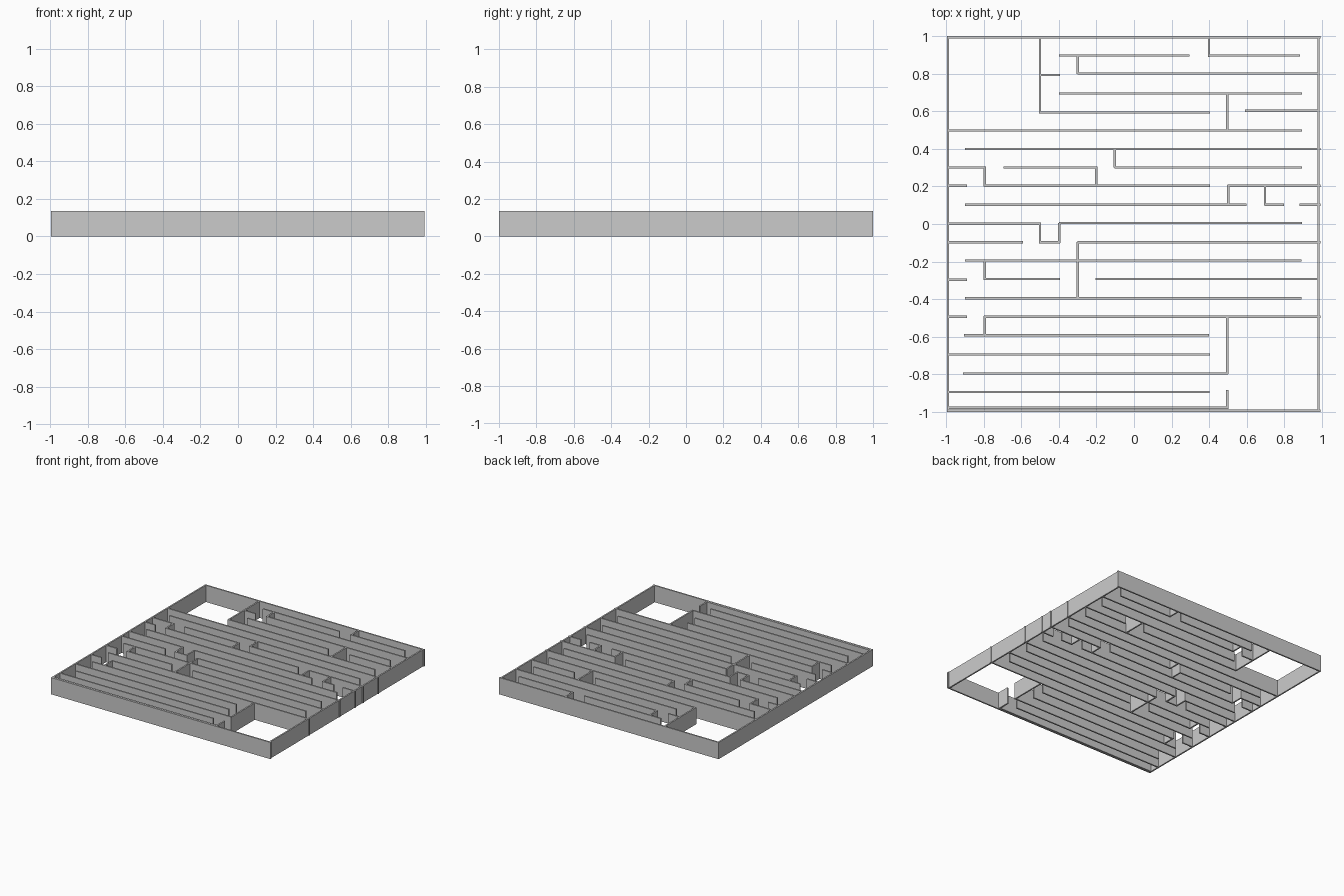
import bpy, bmesh

HEIGHT = 0.137
THICK = 0.012


def add_box(bm, x0, x1, y0, y1):
    """Box-shaped wall standing on the ground."""
    low = [bm.verts.new((x, y, 0)) for x, y in ((x0, y0), (x1, y0), (x1, y1), (x0, y1))]
    face = bm.faces.new(low)
    top = bmesh.ops.extrude_face_region(bm, geom=[face])["geom"]
    bmesh.ops.translate(bm, vec=(0, 0, HEIGHT),
                        verts=[g for g in top if isinstance(g, bmesh.types.BMVert)])


def walls(name, across=(), along=()):
    """across: (y, x start, x end) walls; along: (x, y start, y end) walls."""
    bm = bmesh.new()
    h = THICK / 2
    for y, a, b in across:
        add_box(bm, a, b, y - h, y + h)
    for x, a, b in along:
        add_box(bm, x - h, x + h, a, b)
    bmesh.ops.recalc_face_normals(bm, faces=bm.faces)
    mesh = bpy.data.meshes.new(name)
    bm.to_mesh(mesh)
    bm.free()
    bpy.context.collection.objects.link(bpy.data.objects.new(name, mesh))


L, R, RE = -0.99, 0.98, 0.994   # left wall, right wall, protruding right end

# Outer frame
walls("outer_frame",
      across=[(0.994, -0.996, RE), (-0.994, -0.996, RE)],
      along=[(-0.99, -1, 1), (0.982, -1, 1)])

# Back third of the maze
walls("back_walls",
      across=[(0.897, -0.4, 0.295), (0.897, 0.4, 0.885),
              (0.794, -0.5, -0.395), (0.802, -0.3, R),
              (0.695, -0.4, 0.895), (0.603, 0.59, R), (0.594, -0.505, 0.405),
              (0.498, L, 0.895), (0.4, -0.9, RE)],
      along=[(-0.501, 0.59, 0.99), (0.4, 0.89, 0.99), (-0.299, 0.8, 0.9),
             (0.496, 0.498, 0.695)])

# Middle of the maze
walls("middle_walls",
      across=[(0.301, L, -0.79), (0.301, -0.695, -0.2), (0.301, -0.105, 0.895),
              (0.204, L, -0.89), (0.204, -0.8, 0.405), (0.204, 0.498, RE),
              (0.103, -0.9, 0.598), (0.103, 0.695, 0.8), (0.103, 0.88, RE),
              (0.002, L, -0.495), (0.005, -0.4, 0.895),
              (-0.097, L, -0.59), (-0.097, -0.505, -0.395), (-0.097, -0.3, RE)],
      along=[(-0.102, 0.3, 0.4), (-0.795, 0.2, 0.306), (-0.201, 0.2, 0.306),
             (0.502, 0.1, 0.208), (0.698, 0.1, 0.208),
             (-0.5, -0.1, 0.006), (-0.398, -0.1, 0.006)])

# Front third of the maze
walls("front_walls",
      across=[(-0.194, -0.9, 0.892), (-0.293, -0.8, -0.393), (-0.293, -0.205, R),
              (-0.297, L, -0.89), (-0.395, -0.9, 0.892),
              (-0.494, L, -0.89), (-0.494, -0.8, RE), (-0.593, -0.905, 0.4),
              (-0.695, L, 0.405), (-0.796, -0.91, 0.5), (-0.894, L, 0.402),
              (-0.979, L, 0.5)],
      along=[(-0.299, -0.4, -0.095), (-0.795, -0.298, -0.194),
             (-0.795, -0.595, -0.49), (0.496, -0.8, -0.494),
             (0.496, -0.985, -0.883)])
